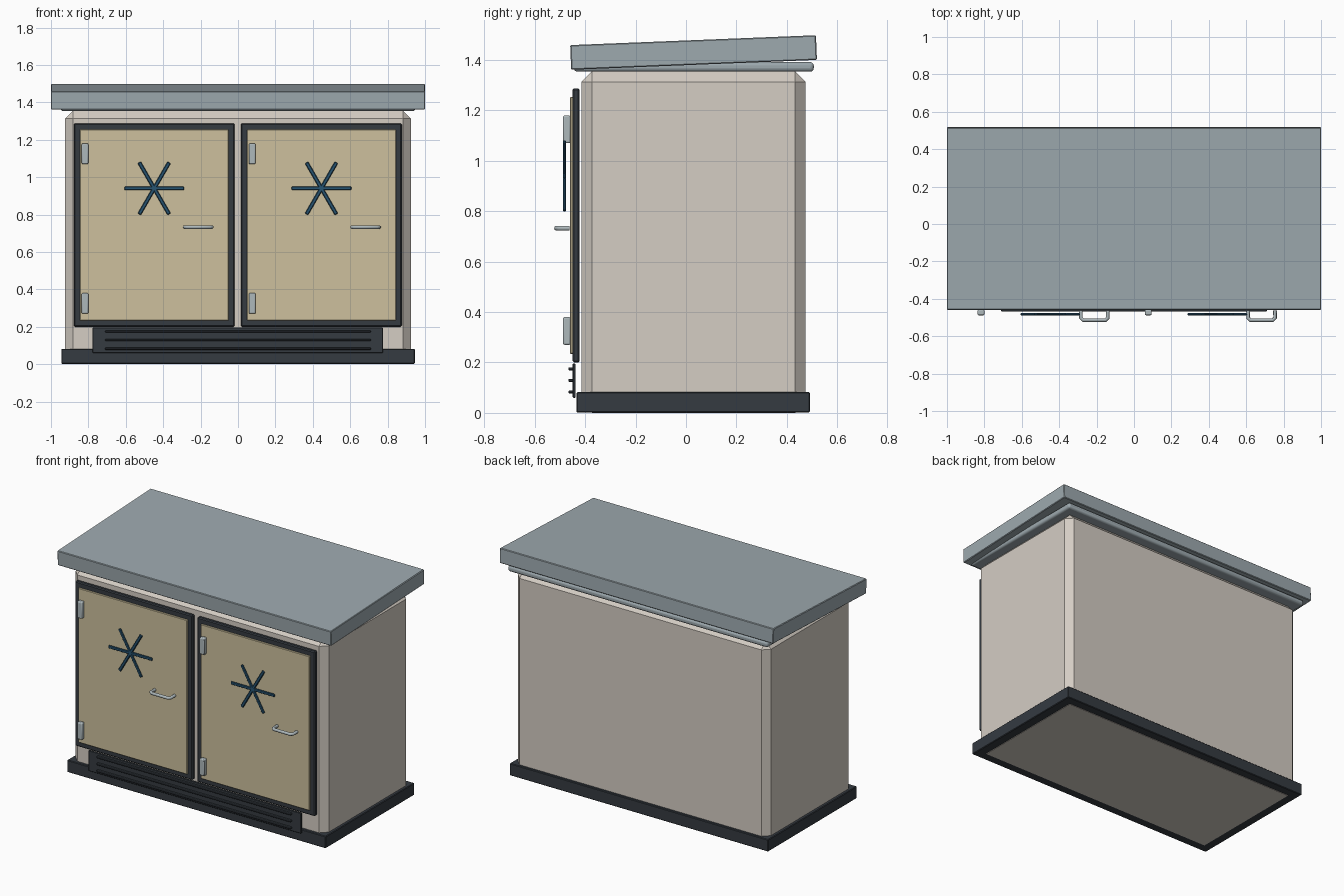
import bpy
import math
from mathutils import Vector

cube = bpy.data.objects.get("Cube")
if cube:
    bpy.data.objects.remove(cube, do_unlink=True)


def material(name, color):
    m = bpy.data.materials.new(name)
    m.use_nodes = True
    m.diffuse_color = (*color, 1)
    m.node_tree.nodes["Principled BSDF"].inputs["Base Color"].default_value = (*color, 1)
    return m


CREAM = material("warm grey shell", (0.66, 0.61, 0.55))
ROOF = material("blue grey roof", (0.34, 0.40, 0.43))
DARK = material("charcoal trim", (0.035, 0.043, 0.053))
TAN = material("tan door panel", (0.61, 0.53, 0.34))
BLUE = material("deep blue emblem", (0.02, 0.09, 0.17))
METAL = material("light metal", (0.42, 0.48, 0.50))


def box(name, mat, x, y, z, bevel=0.0, segments=1):
    """Box spanning the given (low, high) ranges, with bevelled edges."""
    spans = (x, y, z)
    bpy.ops.mesh.primitive_cube_add(size=1, location=[(a + b) / 2 for a, b in spans])
    ob = bpy.context.object
    ob.name = name
    ob.scale = [b - a for a, b in spans]
    bpy.ops.object.transform_apply(location=False, rotation=False, scale=True)
    ob.data.materials.append(mat)
    if bevel:
        mod = ob.modifiers.new("edge bevel", "BEVEL")
        mod.width = bevel
        mod.segments = segments
    if segments > 1:
        bpy.ops.object.shade_smooth_by_angle(angle=math.radians(40))
    return ob


def tube(name, mat, points, radius):
    """Round bar following a path of points."""
    curve = bpy.data.curves.new(name, "CURVE")
    curve.dimensions = "3D"
    curve.bevel_depth = radius
    curve.bevel_resolution = 3
    curve.use_fill_caps = True
    spline = curve.splines.new("POLY")
    spline.points.add(len(points) - 1)
    for p, co in zip(spline.points, points):
        p.co = (*co, 1)
    ob = bpy.data.objects.new(name, curve)
    bpy.context.collection.objects.link(ob)
    curve.materials.append(mat)
    return ob


# Cabinet shell, plinth and the flat collar under the roof
box("cabinet_shell", CREAM, (-0.925, 0.925), (-0.415, 0.475), (0, 1.355), 0.042)
box("plinth", DARK, (-0.945, 0.945), (-0.435, 0.492), (0.002, 0.082), 0.004)
box("roof_collar", ROOF, (-0.95, 0.95), (-0.445, 0.507), (1.354, 1.392), 0.014, 3)

# Sloping roof slab
roof = box("roof", ROOF, (-1, 1), (-0.488, 0.488), (-0.049, 0.049), 0.004)
roof.location = (0, 0.03, 1.43)
roof.rotation_euler.x = math.radians(2.3)

# Two matching doors with hinges, emblem and handle
for side, cx in (("right", -0.448), ("left", 0.446)):
    box(side + "_door_frame", DARK, (cx - 0.43, cx + 0.43), (-0.45, -0.422), (0.2, 1.288), 0.006)
    box(side + "_door_panel", TAN, (cx - 0.398, cx + 0.398), (-0.46, -0.44), (0.234, 1.254), 0.003)
    for level, z in (("lower", 0.325), ("upper", 1.125)):
        box(f"{side}_{level}_hinge", METAL, (cx - 0.388, cx - 0.352),
            (-0.488, -0.458), (z - 0.055, z + 0.055), 0.006, 2)
    for i in range(3):
        bar = box(f"{side}_emblem_bar_{i + 1}", BLUE, (cx - 0.16, cx + 0.16),
                  (-0.488, -0.477), (0.93, 0.95), 0.004)
        bar.rotation_euler.y = i * math.pi / 3
    # Bent pull handle with clipped corners
    a, b, back, out, c, h = cx + 0.164, cx + 0.308, -0.462, -0.514, 0.012, 0.733
    tube(side + "_handle", METAL, [
        Vector((a, back, h)), Vector((a, out + c, h)), Vector((a + c, out, h)),
        Vector((b - c, out, h)), Vector((b, out + c, h)), Vector((b, back, h))], 0.01)

# Lower vent plate and its louvres
box("vent_plate", DARK, (-0.778, 0.775), (-0.45, -0.438), (0.06, 0.196), 0.003)
for i in range(3):
    z = 0.083 + i * 0.046
    box(f"vent_louvre_{i + 1}", DARK, (-0.71, 0.71), (-0.467, -0.448), (z - 0.006, z + 0.006), 0.003)
